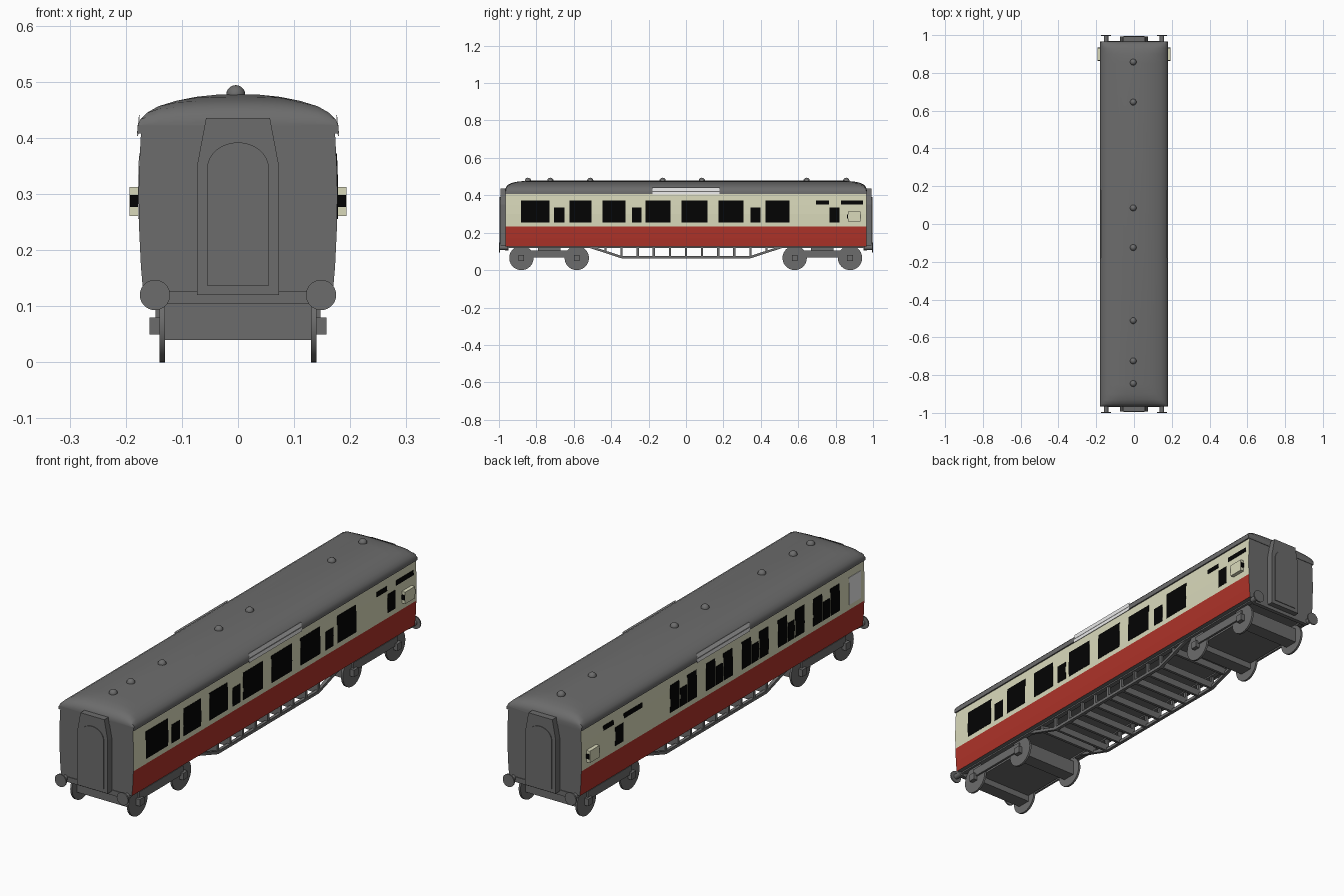
import bpy, bmesh, math
from mathutils import Matrix

if "Cube" in bpy.data.objects:
    bpy.data.objects.remove(bpy.data.objects["Cube"])


def mat(name, r, g, b):
    m = bpy.data.materials.new(name)
    m.diffuse_color = (r, g, b, 1)
    m.use_nodes = True
    m.node_tree.nodes["Principled BSDF"].inputs["Base Color"].default_value = m.diffuse_color
    return m


GREY = mat("dark grey", 0.15, 0.15, 0.15)
CREAM = mat("cream", 0.70, 0.70, 0.50)
RED = mat("red", 0.43, 0.033, 0.022)
BLACK = mat("black glass", 0.001, 0.001, 0.001)
PALE = mat("pale grey", 0.8, 0.8, 0.8)


def finish(name, bm, *mats):
    bmesh.ops.recalc_face_normals(bm, faces=bm.faces)
    me = bpy.data.meshes.new(name)
    bm.to_mesh(me)
    bm.free()
    for m in mats:
        me.materials.append(m)
    ob = bpy.data.objects.new(name, me)
    bpy.context.collection.objects.link(ob)
    return ob


def smooth(ob, deg=35):
    bpy.context.view_layer.objects.active = ob
    ob.select_set(True)
    bpy.ops.object.shade_smooth_by_angle(angle=math.radians(deg))
    ob.select_set(False)


def box(name, x, y, z, m):
    bm = bmesh.new()
    c = [(p[0] + p[1]) / 2 for p in (x, y, z)]
    s = [abs(p[1] - p[0]) for p in (x, y, z)]
    bmesh.ops.create_cube(bm, size=1, matrix=Matrix.Translation(c) @ Matrix.Diagonal((*s, 1)))
    return finish(name, bm, m)


def cyl(name, r, length, loc, axis, m, seg=32):
    bm = bmesh.new()
    rot = Matrix.Rotation(math.pi / 2, 4, axis)
    bmesh.ops.create_cone(bm, cap_ends=True, segments=seg, radius1=r, radius2=r,
                          depth=length, matrix=Matrix.Translation(loc) @ rot)
    ob = finish(name, bm, m)
    smooth(ob)
    return ob


def loft(name, rings, *mats):
    """Skin closed rings of equal length and cap both ends."""
    bm = bmesh.new()
    vs = [[bm.verts.new(p) for p in r] for r in rings]
    n = len(vs[0])
    for a, b in zip(vs, vs[1:]):
        for i in range(n):
            bm.faces.new((a[i], a[(i + 1) % n], b[(i + 1) % n], b[i]))
    bm.faces.new(vs[0])
    bm.faces.new(vs[-1])
    return finish(name, bm, *mats)


def prism(name, pts, y0, y1, *mats):
    return loft(name, [[(x, y, z) for x, z in pts] for y in (y0, y1)], *mats)


# Bulged side profile (x, z), shared by the body and everything fixed on it
SIDE = [(0.169, 0.125), (0.173, 0.17), (0.176, 0.233), (0.1772, 0.30), (0.176, 0.35), (0.173, 0.408)]


def side_x(z):
    for (xa, za), (xb, zb) in zip(SIDE, SIDE[1:]):
        if z <= zb:
            return xa + (xb - xa) * (z - za) / (zb - za)
    return SIDE[-1][0]


def plate(name, sx, y0, y1, z0, z1, m):
    zs = [z0] + [z for _, z in SIDE if z0 < z < z1] + [z1]
    pts = [(sx * (side_x(z) + 0.0014), z) for z in zs]
    pts += [(sx * (side_x(z) - 0.002), z) for z in reversed(zs)]
    return prism(name, pts, y0, y1, m)


# Body: grey ends, red below, cream above
body = prism("body", SIDE + [(-x, z) for x, z in reversed(SIDE)], -0.965, 0.965, GREY, RED, CREAM)
for p in body.data.polygons:
    if abs(p.normal.x) > 0.7:
        p.material_index = 1 if p.center.z < 0.233 else 2

# Roof with rounded, hipped ends
HALF = [(0.179, 0.0), (0.179, 0.2), (0.174, 0.36), (0.163, 0.52), (0.142, 0.69),
        (0.11, 0.83), (0.075, 0.93), (0.038, 0.985)]
ARC = HALF + [(0, 1.0)] + [(-x, h) for x, h in reversed(HALF)]
ENDS = [(0.967, 0.28), (0.963, 0.5), (0.951, 0.7), (0.93, 0.84), (0.9, 0.93), (0.85, 1.0)]
STATIONS = [(-y, k) for y, k in ENDS] + list(reversed(ENDS))
roof = loft("roof", [[(x, y, 0.408 + 0.07 * min(h, k * (0.35 * h + 0.65))) for x, h in ARC]
                     for y, k in STATIONS], GREY)
smooth(roof, 40)

# Roof ventilators
for y in (-0.845, -0.725, -0.512, -0.125, 0.085, 0.645, 0.857):
    bm = bmesh.new()
    bmesh.ops.create_uvsphere(bm, u_segments=16, v_segments=10, radius=0.017,
                              matrix=Matrix.Translation((-0.004, y, 0.477)))
    smooth(finish("roof_vent", bm, GREY))

# Roof boards: thin flat boards standing along the roof edge
for s in (1, -1):
    prism("roof_board", [(s * x, z) for x, z in
          [(0.178, 0.403), (0.1805, 0.403), (0.1765, 0.441), (0.175, 0.441)]], -0.18, 0.18, PALE)

# Windows: right side (corridor), then left side (compartments)
LOW, MID, TOP = 0.255, 0.335, 0.372
for a, b in ((-0.881, -0.73), (-0.623, -0.505), (-0.446, -0.323), (-0.217, -0.083),
             (-0.024, 0.115), (0.174, 0.307), (0.425, 0.553)):
    plate("large_window", 1, a, b, LOW, TOP, BLACK)
for a, b in ((-0.706, -0.65), (-0.29, -0.238), (0.345, 0.398), (0.767, 0.82)):
    plate("door_window", 1, a, b, LOW, MID, BLACK)
for a, b in ((0.695, 0.765), (0.828, 0.946)):
    plate("top_slot", 1, a, b, 0.351, TOP, BLACK)
for c in (0.27, 0.025, -0.22, -0.465, -0.705):
    plate("large_window", -1, c + 0.028, c + 0.09, LOW, TOP, BLACK)
    plate("door_window", -1, c - 0.022, c + 0.022, LOW, MID, BLACK)
    plate("large_window", -1, c - 0.09, c - 0.028, LOW, TOP, BLACK)
plate("door_window", -1, 0.68, 0.735, LOW, MID, BLACK)
for a, b in ((0.55, 0.675), (0.745, 0.815)):
    plate("top_slot", -1, a, b, 0.351, TOP, BLACK)
plate("frosted_window", -1, -0.94, -0.86, LOW, TOP, PALE)

# Lookout boxes with small end panes
for s in (1, -1):
    box("lookout", (s * 0.17, s * 0.193), (0.865, 0.932), (0.261, 0.312), CREAM)
    for y in (0.864, 0.933):
        box("lookout_pane", (s * 0.178, s * 0.1925), (y - 0.002, y + 0.002), (0.277, 0.298), BLACK)

# Ends: gangway with arched door, buffers, buffer beam
GANG = [(0.073, 0.12), (0.073, 0.35), (0.057, 0.435)]
DOOR = [(0.055, 0.137)] + [(0.055 * math.cos(a * math.pi / 16), 0.345 + 0.047 * math.sin(a * math.pi / 16))
                           for a in range(17)] + [(-0.055, 0.137)]
for s in (1, -1):
    prism("gangway", GANG + [(-x, z) for x, z in reversed(GANG)], s * 0.96, s * 0.993, GREY)
    prism("gangway_door", DOOR, s * 0.99, s * 0.996, GREY)
    box("buffer_beam", (-0.145, 0.145), (s * 0.95, s * 0.968), (0.105, 0.127), GREY)
    for x in (-0.148, 0.148):
        cyl("buffer_stem", 0.012, 0.04, (x, s * 0.975, 0.12), 'X', GREY, 16)
        cyl("buffer_head", 0.027, 0.006, (x, s * 0.997, 0.12), 'X', GREY)

# Bogies
for yc in (-0.732, 0.729):
    box("bogie_core", (-0.13, 0.13), (yc - 0.148, yc + 0.148), (0.067, 0.105), GREY)
    box("bogie_pivot", (-0.1, 0.1), (yc - 0.06, yc + 0.06), (0.10, 0.127), GREY)
    for s in (1, -1):
        box("bogie_side_frame", (s * 0.138, s * 0.147), (yc - 0.15, yc + 0.15), (0.068, 0.105), GREY)
    for y in (yc - 0.148, yc + 0.148):
        box("axle_casing", (-0.132, 0.132), (y - 0.03, y + 0.03), (0.04, 0.105), GREY)
        for s in (1, -1):
            cyl("wheel", 0.065, 0.009, (s * 0.135, y, 0.065), 'Y', GREY, 40)
            box("axle_box", (s * 0.135, s * 0.158), (y - 0.015, y + 0.015), (0.05, 0.08), GREY)

# Truss underframe: side trusses, posts and cross ribs
CHORD = [(-0.52, 0.127), (-0.345, 0.07), (0.345, 0.07), (0.52, 0.127)]
for s in (1, -1):
    outline = [(y, z + 0.006) for y, z in CHORD] + [(y, z - 0.007) for y, z in reversed(CHORD)]
    loft("truss_chord", [[(s * x, y, z) for y, z in outline] for x in (0.133, 0.147)], GREY)
    box("sole_bar", (s * 0.13, s * 0.15), (-0.96, 0.96), (0.119, 0.128), GREY)
for i in range(11):
    y = (i - 5) * 0.0862
    low = 0.07 if abs(y) < 0.345 else 0.07 + (abs(y) - 0.345) * 0.326
    box("cross_rib", (-0.135, 0.135), (y - 0.006, y + 0.006), (low - 0.006, low + 0.024), GREY)
    for s in (1, -1):
        box("truss_post", (s * 0.134, s * 0.146), (y - 0.006, y + 0.006), (low, 0.127), GREY)
